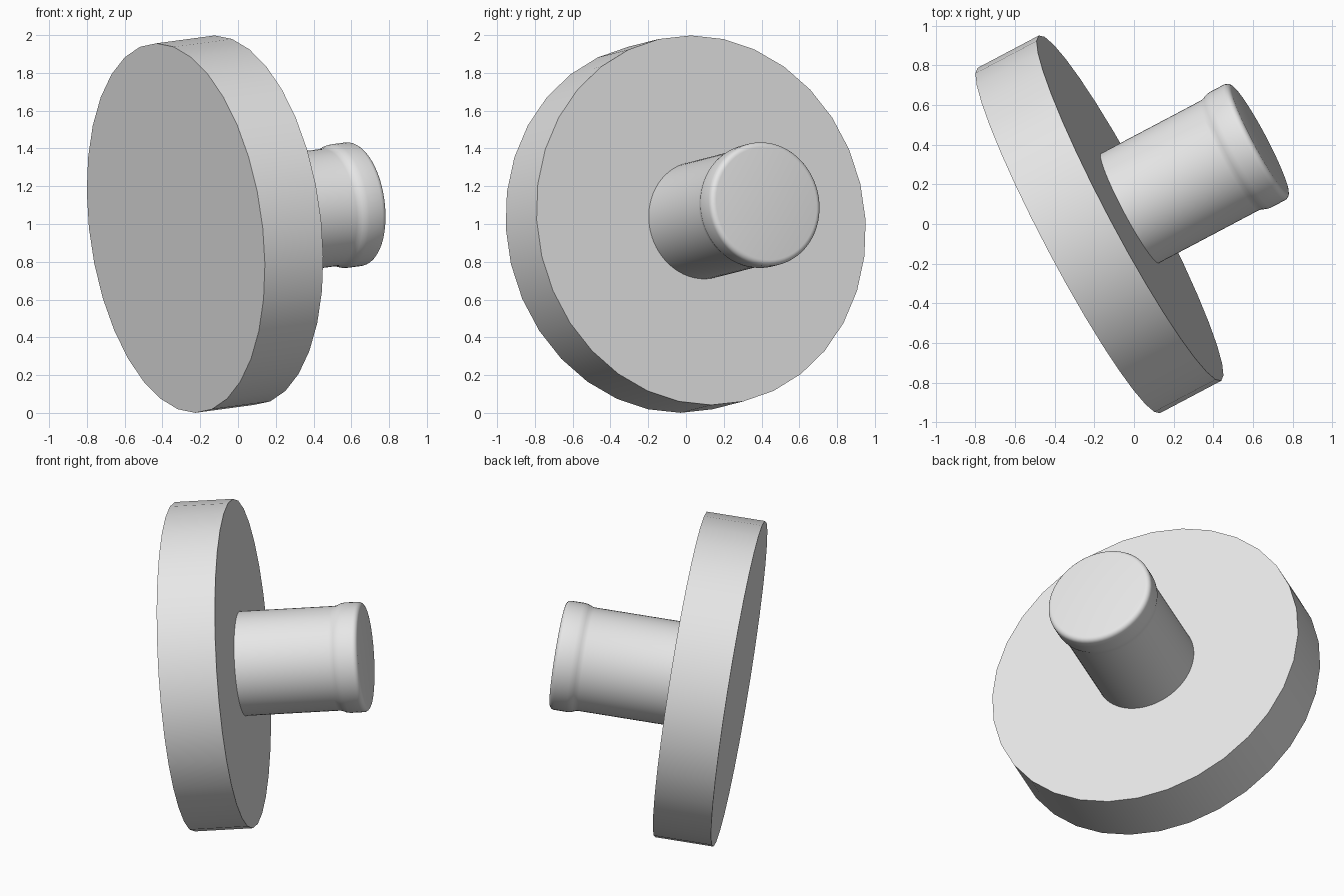
import bpy, bmesh, math
from mathutils import Vector, Matrix

if "Cube" in bpy.data.objects:
    bpy.data.objects.remove(bpy.data.objects["Cube"], do_unlink=True)

grey = bpy.data.materials.new("light_grey")
grey.use_nodes = True
grey.diffuse_color = (0.8, 0.8, 0.8, 1)
grey.node_tree.nodes["Principled BSDF"].inputs["Base Color"].default_value = grey.diffuse_color

# Tilted axis: the origin sits at the middle of the disc's stem-side face
axis = Vector((0.878, 0.464, 0.118)).normalized()
side = Vector((0, 0, 1)).cross(axis).normalized()
up = axis.cross(side)
frame = Matrix((side, up, axis)).transposed().to_4x4()
frame.translation = Vector((-0.02, 0.08, 1.02))


def lathe(name, profile, sides):
    """Turn (radius, height) points around the tilted axis, with flat caps."""
    bm = bmesh.new()
    rings = []
    for r, h in profile:
        angles = [math.tau * i / sides for i in range(sides)]
        rings.append([bm.verts.new((r * math.cos(a), r * math.sin(a), h)) for a in angles])
    for low, high in zip(rings, rings[1:]):
        for i in range(sides):
            j = (i + 1) % sides
            bm.faces.new((low[i], low[j], high[j], high[i]))
    bm.faces.new(rings[0][::-1])
    bm.faces.new(rings[-1])
    mesh = bpy.data.meshes.new(name)
    bm.to_mesh(mesh)
    bm.free()
    mesh.materials.append(grey)
    obj = bpy.data.objects.new(name, mesh)
    obj.matrix_world = frame
    bpy.context.collection.objects.link(obj)
    bpy.ops.object.select_all(action="DESELECT")
    obj.select_set(True)
    bpy.context.view_layer.objects.active = obj
    bpy.ops.object.shade_smooth_by_angle(angle=math.radians(35))
    return obj


# Broad disc
lathe("disc", [(0.985, -0.352), (0.985, 0)], 32)

# Stem with a slightly wider, round-edged collar at its end
collar, end, fillet = 0.33, 0.745, 0.03
profile = [(0.313, -0.02), (0.313, 0.57), (0.315, 0.585), (0.321, 0.6),
           (0.327, 0.615), (collar, 0.635)]
for step in range(6):
    a = math.pi / 2 * step / 5
    profile.append((collar - fillet + fillet * math.cos(a), end - fillet + fillet * math.sin(a)))
lathe("stem", profile, 64)
